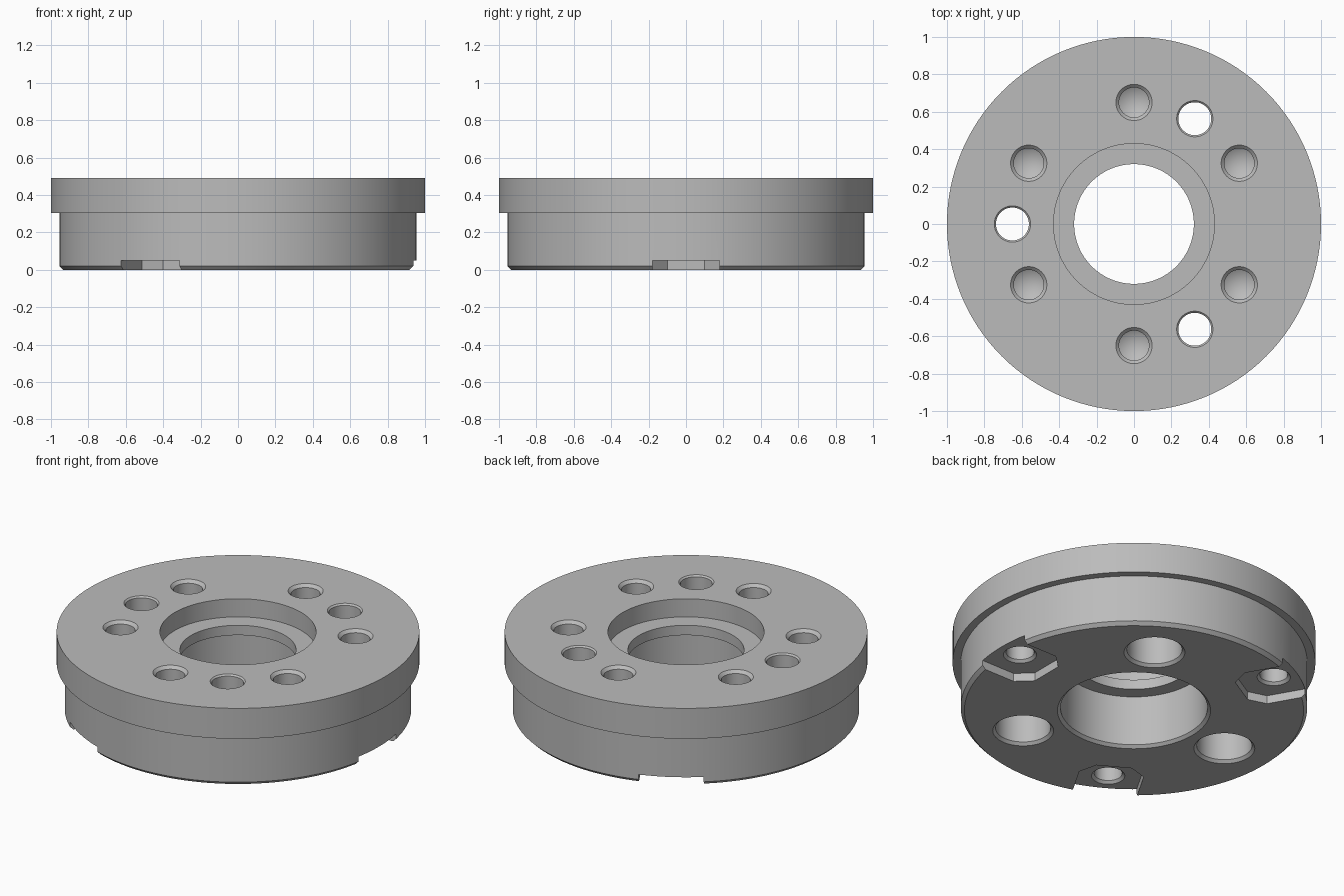
import bpy, bmesh
from math import radians, cos, sin, tau
from mathutils import Matrix, Vector

default = bpy.data.objects.get("Cube")
if default:
    bpy.data.objects.remove(default, do_unlink=True)

HEIGHT = 0.49

steel = bpy.data.materials.new("plain_grey_steel")
steel.use_nodes = True
GREY = (0.5, 0.5, 0.5, 1)
steel.diffuse_color = GREY
steel.node_tree.nodes["Principled BSDF"].inputs["Base Color"].default_value = GREY


def make_object(name, bm):
    bmesh.ops.recalc_face_normals(bm, faces=bm.faces)
    mesh = bpy.data.meshes.new(name)
    bm.to_mesh(mesh)
    bm.free()
    mesh.materials.append(steel)
    obj = bpy.data.objects.new(name, mesh)
    bpy.context.collection.objects.link(obj)
    return obj


def lathe(name, profile, segments, closed=False):
    """Turn a list of (radius, z) points around the z axis."""
    bm = bmesh.new()
    rings = []
    for r, z in profile:
        if r == 0:
            rings.append([bm.verts.new((0, 0, z))] * segments)
        else:
            rings.append([bm.verts.new((r * cos(tau * i / segments), r * sin(tau * i / segments), z))
                          for i in range(segments)])
    pairs = list(zip(rings, rings[1:]))
    if closed:
        pairs.append((rings[-1], rings[0]))
    for a, b in pairs:
        for i in range(segments):
            j = (i + 1) % segments
            corners = list(dict.fromkeys((a[i], a[j], b[j], b[i])))
            bm.faces.new(corners)
    return make_object(name, bm)


def notch_cutter():
    """Rim notch with chamfered inner corners, pointing along +x."""
    half = [(1.2, 0.18), (0.715, 0.18), (0.63, 0.1)]
    outline = half + [(x, -y) for x, y in reversed(half)]
    bm = bmesh.new()
    base = bm.faces.new([bm.verts.new((x, y, -0.1)) for x, y in outline])
    new = bmesh.ops.extrude_face_region(bm, geom=[base])["geom"]
    bmesh.ops.translate(bm, vec=(0, 0, 0.15),
                        verts=[v for v in new if isinstance(v, bmesh.types.BMVert)])
    return make_object("notch_cutter", bm)


# Turned flange: outer steps, bottom chamfer, inner lip and recesses
body = lathe("flange_ring", [
    (0.43, HEIGHT), (1.0, HEIGHT), (1.0, 0.305), (0.955, 0.305), (0.955, 0.02), (0.935, 0),
    (0.422, 0), (0.405, 0.016), (0.405, 0.32), (0.32, 0.32), (0.32, 0.38), (0.43, 0.38),
], 128, closed=True)


def cut(cutter, radius, angles):
    """Subtract a cutter at each angle around the ring, then remove it."""
    cutter.hide_render = True
    for angle in angles:
        cutter.matrix_world = Matrix.Rotation(radians(angle), 4, "Z") @ Matrix.Translation(Vector((radius, 0, 0)))
        mod = body.modifiers.new("cut", "BOOLEAN")
        mod.operation = "DIFFERENCE"
        mod.solver = "EXACT"
        mod.object = cutter
        bpy.context.view_layer.update()
        bpy.ops.object.modifier_apply(modifier=mod.name)
    bpy.data.objects.remove(cutter, do_unlink=True)


bpy.context.view_layer.objects.active = body
body.select_set(True)

# Three rim notches underneath
cut(notch_cutter(), 0, (0, 120, 240))

# Blind holes in the notch floors
cut(lathe("notch_hole_cutter", [
    (0, -0.1), (0.092, -0.1), (0.092, 0.05), (0.077, 0.065), (0.077, 0.27), (0, 0.315),
], 48), 0.82, (0, 120, 240))

# Blind drilled holes in the top
cut(lathe("top_hole_cutter", [
    (0, 0.6), (0.097, 0.6), (0.097, HEIGHT), (0.08, HEIGHT - 0.017), (0.08, 0.2), (0, 0.153),
], 48), 0.65, range(30, 390, 60))

# Through holes, counterbored from below
cut(lathe("through_hole_cutter", [
    (0, 0.6), (0.097, 0.6), (0.097, HEIGHT), (0.088, HEIGHT - 0.009), (0.088, 0.22),
    (0.152, 0.22), (0.152, 0.016), (0.168, 0), (0.168, -0.1), (0, -0.1),
], 64), 0.65, (60, 180, 300))

bpy.ops.object.shade_smooth_by_angle(angle=radians(25))
